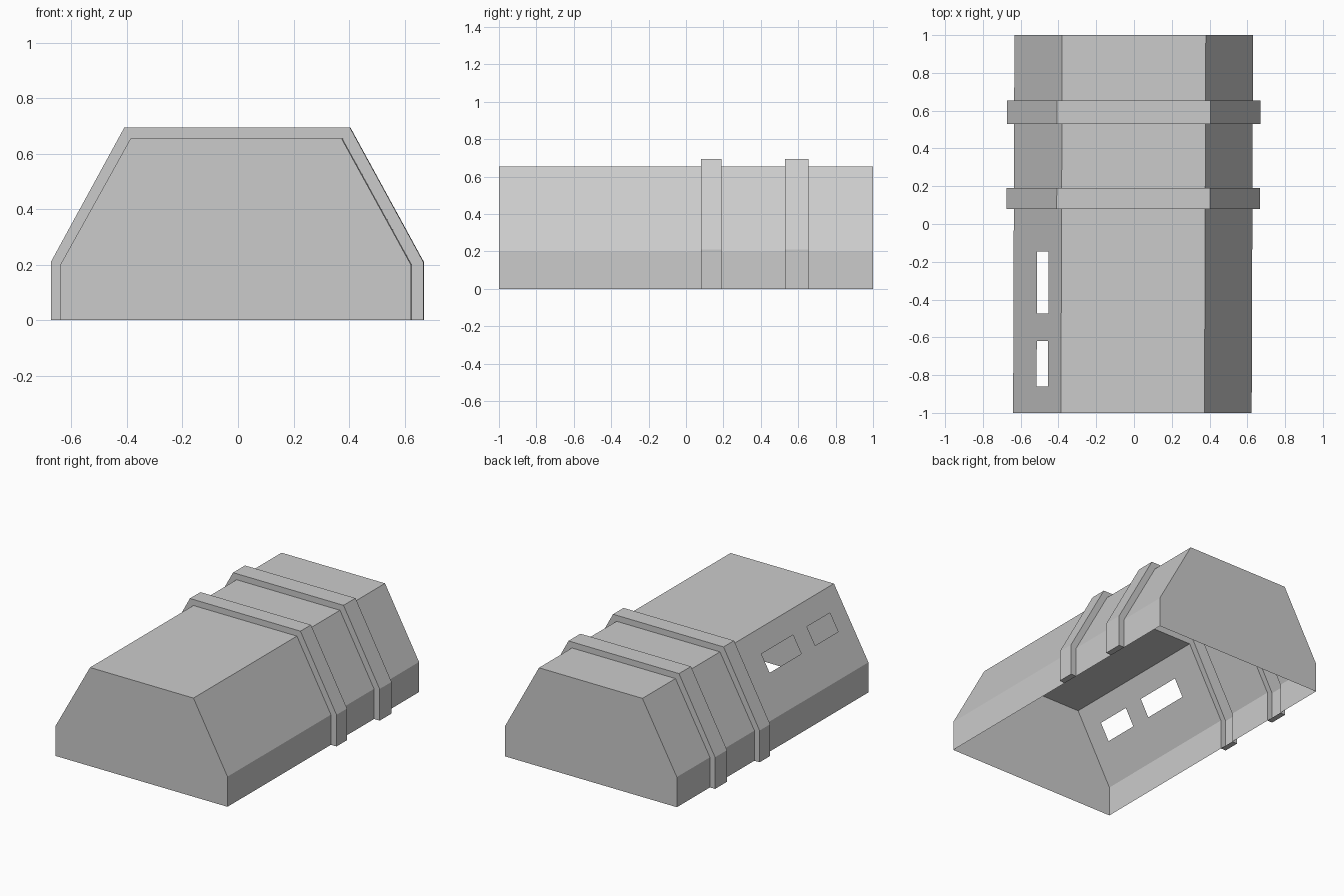
import bpy, bmesh

if "Cube" in bpy.data.objects:
    bpy.data.objects.remove(bpy.data.objects["Cube"])

INNER = [(-.633, 0), (-.633, .2), (-.38, .655), (.38, .655), (.63, .2), (.63, 0)]
OUTER = [(-.671, 0), (-.671, .21), (-.406, .695), (.406, .695), (.671, .21), (.671, 0)]
BANDS = [(.08, .19), (.53, .655)]
WINDOWS = [(-.86, -.62), (-.475, -.145)]


def section(profile, y):
    # the tunnel drifts very slightly to -x towards the front
    drift = -.007 * (1 - y) / 2
    return [(x + drift, y, z) for x, z in profile]


def with_window_rows(pts):
    # split the left slope at the sill and head of the windows
    a, b = pts[1], pts[2]
    mid = [tuple(p + (q - p) * t for p, q in zip(a, b)) for t in (.49, .73)]
    return pts[:2] + mid + pts[2:]


def face(bm, pts):
    return bm.faces.new([bm.verts.new(p) for p in pts])


def loft(bm, a, b, skip=None):
    for i in range(len(a) - 1):
        if i != skip:
            face(bm, (a[i], a[i + 1], b[i + 1], b[i]))


def finish(bm, name):
    bmesh.ops.remove_doubles(bm, verts=bm.verts[:], dist=1e-5)
    mesh = bpy.data.meshes.new(name)
    bm.to_mesh(mesh)
    bm.free()
    bpy.context.collection.objects.link(bpy.data.objects.new(name, mesh))


# thin open-bottomed shell, with gaps for windows and bands
bm = bmesh.new()
stations = sorted({-1, 1, *[y for pair in WINDOWS + BANDS for y in pair]})
for y0, y1 in zip(stations, stations[1:]):
    if (y0, y1) in BANDS:
        continue
    a, b = (with_window_rows(section(INNER, y)) for y in (y0, y1))
    loft(bm, a, b, skip=2 if (y0, y1) in WINDOWS else None)
# end walls
face(bm, with_window_rows(section(INNER, -1))[::-1])
face(bm, with_window_rows(section(INNER, 1)))
finish(bm, "hull_shell")

# raised bands, hollow on the inside and closed at their feet
for n, (y0, y1) in enumerate(BANDS):
    bm = bmesh.new()
    rings = [section(INNER, y0), section(OUTER, y0), section(OUTER, y1), section(INNER, y1)]
    for a, b in zip(rings, rings[1:]):
        loft(bm, a, b)
    face(bm, [r[0] for r in rings])
    face(bm, [r[-1] for r in rings][::-1])
    finish(bm, f"raised_band_{n + 1}")
